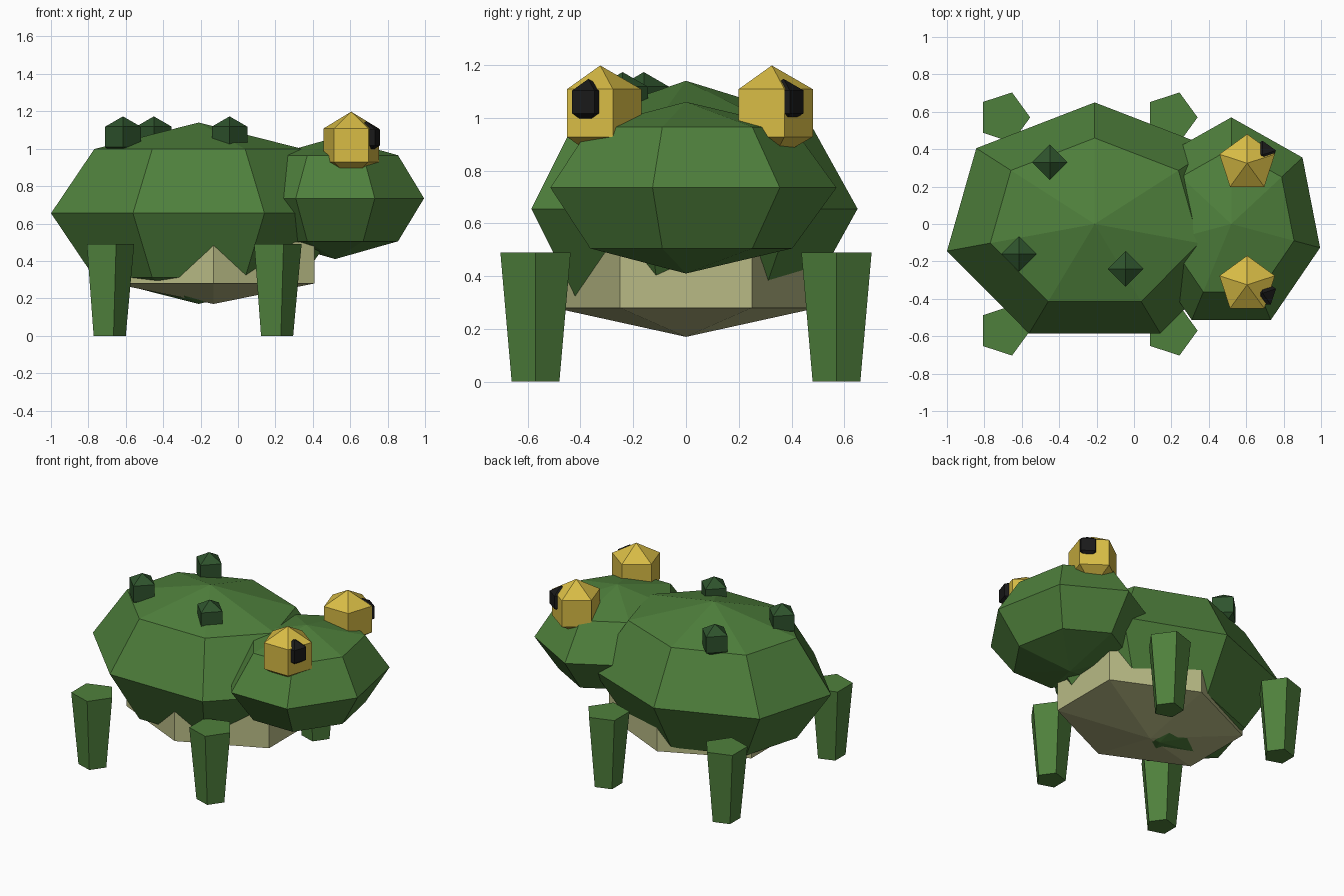
import bpy, bmesh
from math import sin, cos, pi

cube = bpy.data.objects.get("Cube")
if cube:
    bpy.data.objects.remove(cube, do_unlink=True)


def material(name, rgb):
    m = bpy.data.materials.new(name)
    m.use_nodes = True
    m.diffuse_color = (*rgb, 1)
    m.node_tree.nodes["Principled BSDF"].inputs["Base Color"].default_value = (*rgb, 1)
    return m


GREEN = material("skin green", (0.078, 0.216, 0.045))
DARK = material("wart dark green", (0.028, 0.088, 0.026))
TAN = material("belly tan", (0.479, 0.491, 0.235))
YELLOW = material("eye yellow", (0.687, 0.503, 0.06))
BLACK = material("pupil black", (0.01, 0.01, 0.01))


def solid(name, rings, sides, start, mat):
    """Skin a stack of horizontal rings (centre, x radius, y radius); zero radius is a pole."""
    bm = bmesh.new()
    loops = []
    for (cx, cy, cz), rx, ry in rings:
        if rx < 1e-4:
            loops.append([bm.verts.new((cx, cy, cz))] * sides)
        else:
            angles = [start + 2 * pi * i / sides for i in range(sides)]
            loops.append([bm.verts.new((cx + rx * cos(a), cy + ry * sin(a), cz)) for a in angles])
    for low, high in zip(loops, loops[1:]):
        for i in range(sides):
            j = (i + 1) % sides
            bm.faces.new(dict.fromkeys((low[i], low[j], high[j], high[i])))
    for loop in (loops[0], loops[-1]):
        if loop[0] != loop[1]:
            bm.faces.new(loop)
    bmesh.ops.recalc_face_normals(bm, faces=bm.faces)
    mesh = bpy.data.meshes.new(name)
    bm.to_mesh(mesh)
    bm.free()
    mesh.materials.append(mat)
    obj = bpy.data.objects.new(name, mesh)
    bpy.context.collection.objects.link(obj)
    return obj


def ball(name, centre, radii, sides, bands, mat):
    """Coarse ellipsoid with a corner pointing to +y."""
    x, y, z = centre
    rings = []
    for k in range(bands + 1):
        t = pi * k / bands
        rings.append(((x, y, z - radii[2] * cos(t)), radii[0] * sin(t), radii[1] * sin(t)))
    return solid(name, rings, sides, pi / 2, mat)


# Main masses
ball("body", (-0.21, 0, 0.655), (0.81, 0.65, 0.485), 7, 4, GREEN)
ball("head", (0.52, 0, 0.735), (0.487, 0.57, 0.325), 7, 4, GREEN)
ball("belly", (-0.13, 0, 0.39), (0.72, 0.577, 0.22), 6, 3, TAN)

# Eyes, pupils and legs on both sides
for side, s in (("left", 1), ("right", -1)):
    ball(f"eye_{side}", (0.605, s * 0.325, 1.018), (0.18,) * 3, 5, 3, YELLOW)
    ball(f"pupil_{side}", (0.687, s * 0.37, 1.06), (0.087,) * 3, 5, 3, BLACK)
    for end, x in (("front", 0.2), ("back", -0.695)):
        foot, hip = (x, s * 0.57, 0), (x, s * 0.57, 0.49)
        solid(f"leg_{end}_{side}", [(foot, 0.095, 0.095), (hip, 0.14, 0.14)], 5, 0, GREEN)

# Warts on the back
for i, (x, y) in enumerate([(-0.45, 0.33), (-0.615, -0.16), (-0.045, -0.24)]):
    ball(f"wart_{i + 1}", (x, y, 1.063), (0.11,) * 3, 4, 3, DARK)
